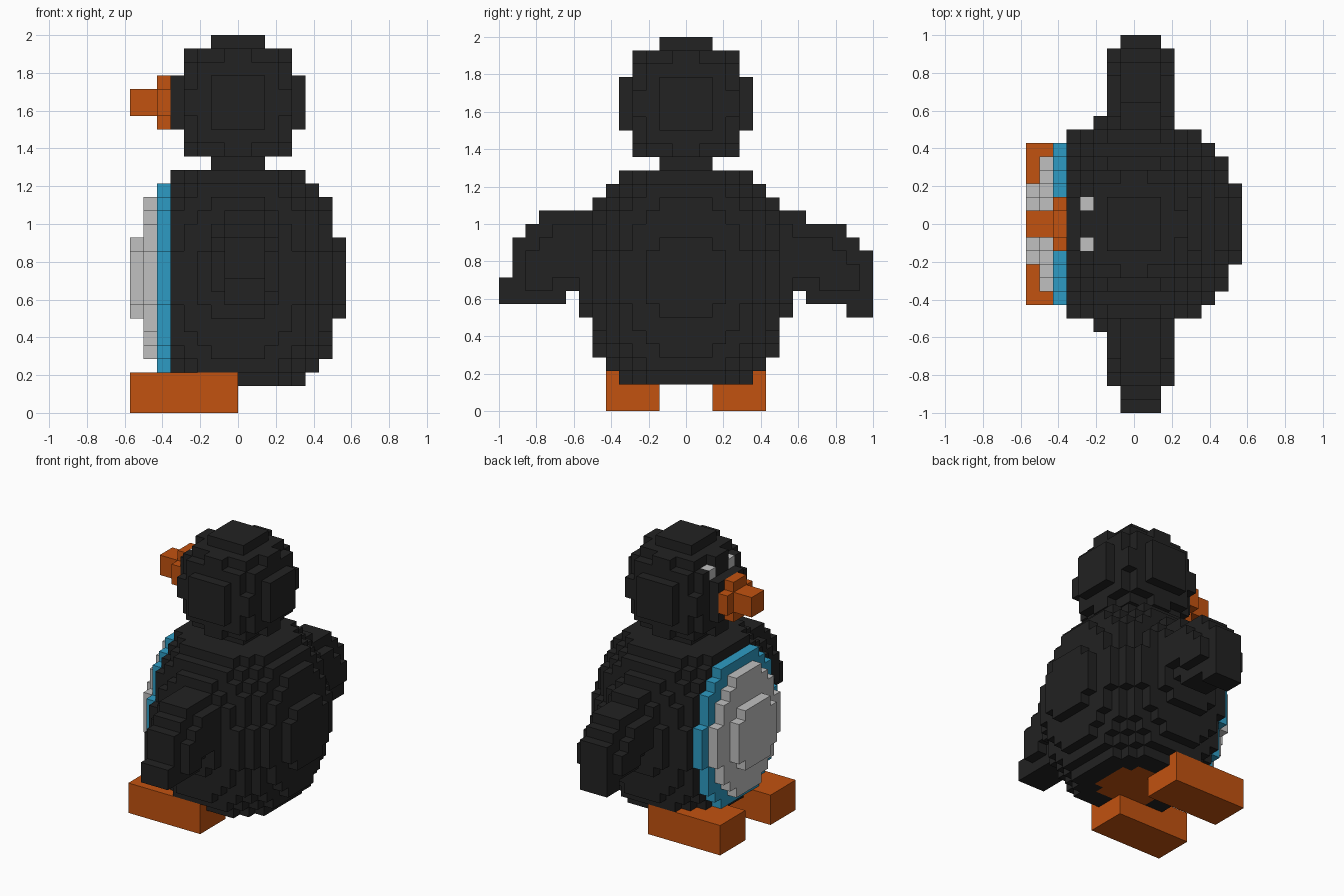
import bpy
import bmesh
from mathutils import Vector

cube = bpy.data.objects.get("Cube")
if cube:
    bpy.data.objects.remove(cube, do_unlink=True)

UNIT = 1 / 14  # edge of one block


def material(name, rgb):
    m = bpy.data.materials.new(name)
    m.use_nodes = True
    m.diffuse_color = (*rgb, 1)
    m.node_tree.nodes["Principled BSDF"].inputs["Base Color"].default_value = (*rgb, 1)
    return m


black = material("charcoal black", (0.016, 0.016, 0.016))
orange = material("orange", (0.54, 0.085, 0.005))
blue = material("sky blue", (0.027, 0.33, 0.55))
grey = material("light grey", (0.53, 0.53, 0.53))


# Block shapes: sets of integer cells, each cell spanning i to i + 1
def box(x0, x1, y0, y1, z0, z1):
    return {(x, y, z) for x in range(x0, x1) for y in range(y0, y1) for z in range(z0, z1)}


def ellipsoid(cells, centre_z, radius, height):
    def inside(c):
        x, y, z = (v + 0.5 for v in c)
        return (x * x + y * y) / radius ** 2 + ((z - centre_z) / height) ** 2 < 1
    return {c for c in cells if inside(c)}


def mirrored(cells):
    return cells | {(x, -1 - y, z) for x, y, z in cells}


def wing(columns, side):
    """Profile of (bottom, top) per column outwards, thicker away from its rim."""
    profile = {(6 + k, z) for k, (lo, hi) in enumerate(columns) for z in range(lo, hi)}
    around = [(a, b) for a in (-1, 0, 1) for b in (-1, 0, 1)]
    core = {(y, z) for y, z in profile
            if all((y + a, z + b) in profile or y + a < 6 for a, b in around)}
    cells = {(x, y, z) for y, z in profile for x in range(-1, 2)}
    cells |= {(x, y, z) for y, z in core for x in (-2, 2)}
    return cells if side > 0 else {(x, -1 - y, z) for x, y, z in cells}


# Body, with the front slices forming the belly and its trim
torso = ellipsoid(box(-8, 8, -8, 8, 2, 18), 10, 8, 10)
belly = {c for c in torso if c[0] < -6}
trim = {c for c in torso if c[0] == -6}
underside = {c for c in torso if c[2] == 2 and (c[0] + 0.5) ** 2 + (c[1] + 0.5) ** 2 < 9}

# Head, eyes and beak
head = ellipsoid(box(-5, 5, -5, 5, 18, 28), 23, 5, 5)
eyes = mirrored({(-4, 1, 25)})
beak_base = {c for c in box(-6, -5, -2, 2, 21, 25)
             if (c[1] + 0.5) ** 2 + (c[2] + 0.5 - 23) ** 2 < 4}
beak = beak_base | box(-8, -6, -1, 1, 22, 24)

# Wings and feet
left_wing = wing([(9, 15)] * 3 + [(8, 14)] * 3 + [(7, 13), (7, 12)], 1)
right_wing = wing([(9, 15)] * 3 + [(8, 15)] * 2 + [(8, 14), (8, 13), (8, 10)], -1)
feet = mirrored(box(-8, 0, 2, 6, 0, 3))

# Earlier parts keep the cells they share with later ones
parts = [
    ("feet", feet, orange),
    ("underside", underside, orange),
    ("eyes", eyes, grey),
    ("beak", beak, orange),
    ("belly", belly, grey),
    ("belly_trim", trim, blue),
    ("body", torso, black),
    ("head", head, black),
    ("left_wing", left_wing, black),
    ("right_wing", right_wing, black),
]
solid = set().union(*(cells for _, cells, _ in parts))


def build(name, cells, mat):
    """Mesh the outer faces of a set of cells."""
    bm = bmesh.new()
    corners = {}

    def corner(p):
        if p not in corners:
            corners[p] = bm.verts.new(Vector(p) * UNIT)
        return corners[p]

    for cell in sorted(cells):
        for axis in range(3):
            u, v = (axis + 1) % 3, (axis + 2) % 3
            for step in (0, 1):
                near = list(cell)
                near[axis] += 1 if step else -1
                if tuple(near) in solid:
                    continue
                ring = []
                for a, b in ((0, 0), (1, 0), (1, 1), (0, 1)):
                    p = list(cell)
                    p[axis] += step
                    p[u] += a
                    p[v] += b
                    ring.append(corner(tuple(p)))
                bm.faces.new(ring if step else ring[::-1])
    mesh = bpy.data.meshes.new(name)
    bm.to_mesh(mesh)
    bm.free()
    mesh.materials.append(mat)
    bpy.context.collection.objects.link(bpy.data.objects.new(name, mesh))


claimed = set()
for name, cells, mat in parts:
    build(name, cells - claimed, mat)
    claimed |= cells
